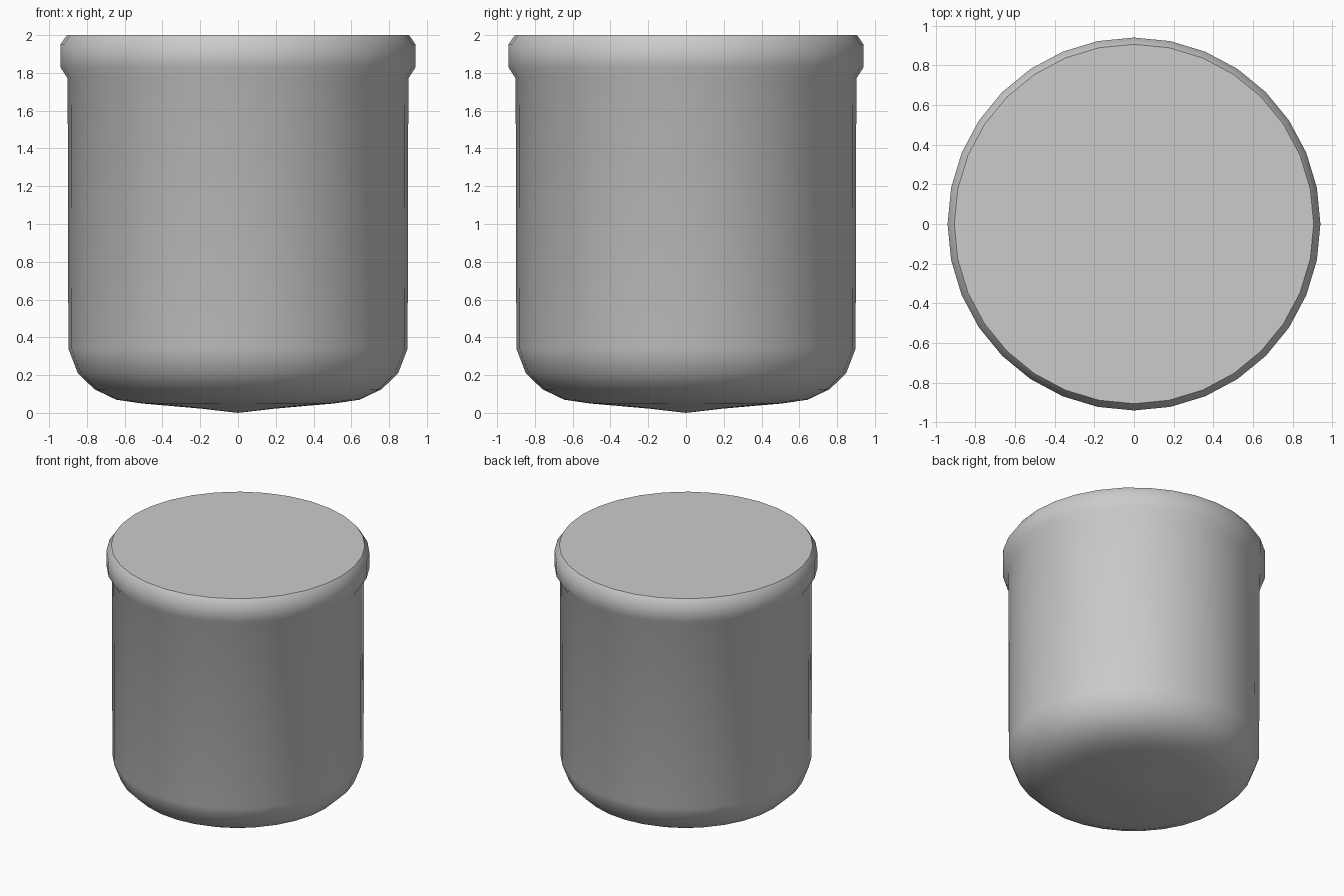
import bpy, bmesh
from math import cos, sin, pi, radians

if "Cube" in bpy.data.objects:
    bpy.data.objects.remove(bpy.data.objects["Cube"])

SIDES = 32


def lathe(name, profile):
    """Revolve (radius, z) points around z; radius 0 makes a pole, open ends are capped."""
    bm = bmesh.new()
    rings = []
    for r, z in profile:
        n = SIDES if r > 0 else 1
        rings.append([bm.verts.new((r * cos(2 * pi * i / SIDES), r * sin(2 * pi * i / SIDES), z))
                      for i in range(n)])
    for a, b in zip(rings, rings[1:]):
        for i in range(SIDES):
            j = (i + 1) % SIDES
            if len(a) == 1:
                bm.faces.new((a[0], b[j], b[i]))
            else:
                bm.faces.new((a[i], a[j], b[j], b[i]))
    for ring in (rings[0], rings[-1]):
        if len(ring) > 1:
            bm.faces.new(ring)
    bmesh.ops.recalc_face_normals(bm, faces=bm.faces)
    mesh = bpy.data.meshes.new(name)
    bm.to_mesh(mesh)
    bm.free()
    obj = bpy.data.objects.new(name, mesh)
    bpy.context.collection.objects.link(obj)
    bpy.ops.object.select_all(action='DESELECT')
    obj.select_set(True)
    bpy.context.view_layer.objects.active = obj
    bpy.ops.object.shade_smooth_by_angle(angle=radians(35))
    return obj


# Rounded cup with a slightly pointed underside, and the collar with its flat
# top, turned as one closed shell so no faces are hidden inside
lathe("jar_with_lid", [
    (0, 0.0), (0.19, 0.022), (0.36, 0.037), (0.51, 0.05), (0.645, 0.07),
    (0.76, 0.125), (0.848, 0.21), (0.898, 0.34), (0.902, 1.77),
    (0.94, 1.83), (0.94, 1.95), (0.906, 2.0)])
